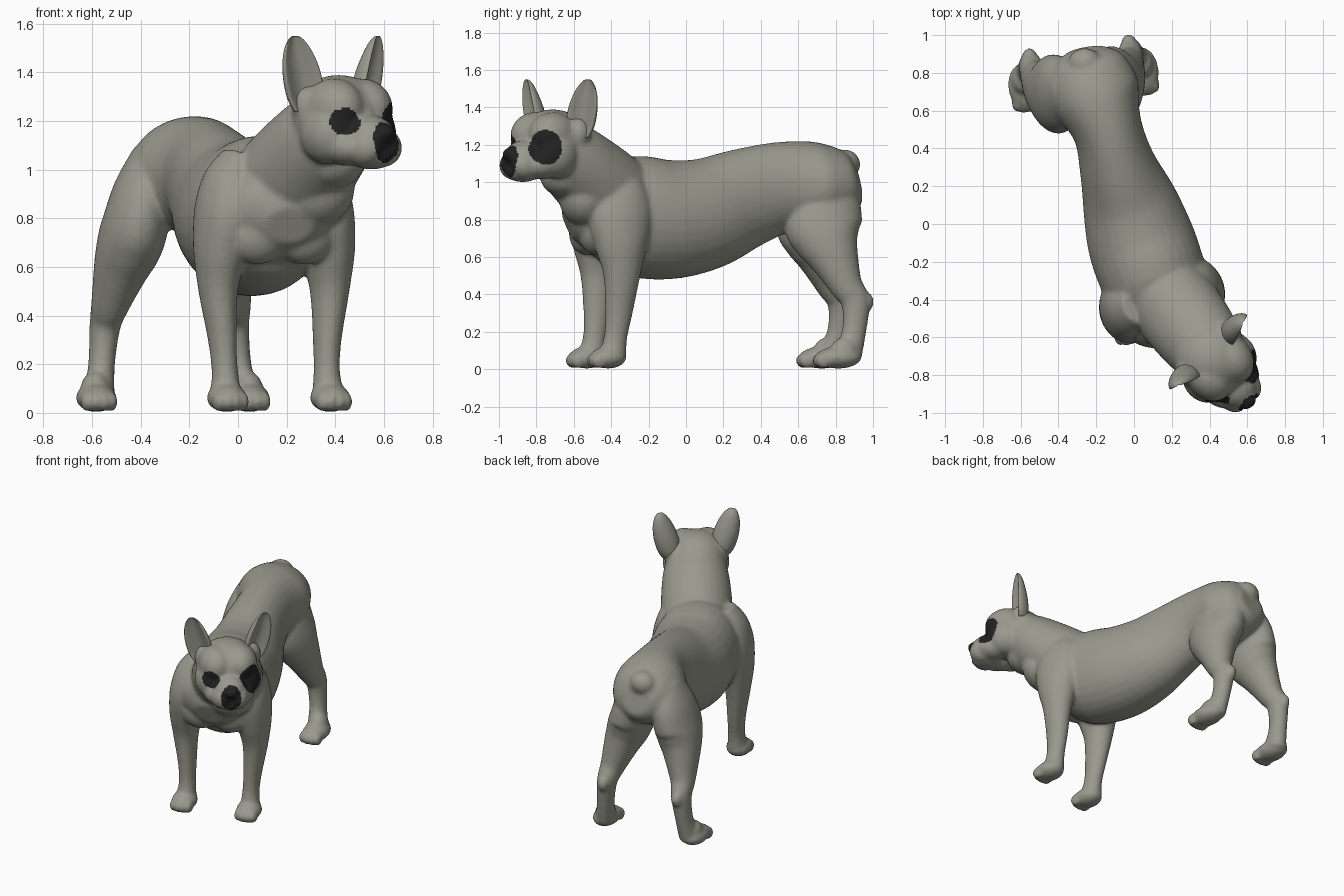
import bpy, bmesh, math
from mathutils import Matrix, Vector

cube = bpy.data.objects.get("Cube")
if cube:
    bpy.data.objects.remove(cube, do_unlink=True)


def material(name, rgb):
    m = bpy.data.materials.new(name)
    m.use_nodes = True
    m.diffuse_color = (*rgb, 1)
    m.node_tree.nodes["Principled BSDF"].inputs["Base Color"].default_value = (*rgb, 1)
    return m


coat = material("warm grey coat", (0.32, 0.32, 0.27))
black = material("black markings", (0.016, 0.016, 0.016))


def frame(x, y, yaw):
    return Matrix.Translation((x, y, 0)) @ Matrix.Rotation(math.radians(yaw), 4, "Z")


# Local frames: +x is the dog's left, -y is forward
WORLD = Matrix.Identity(4)
FRONT = frame(0.16, -0.45, 15)
HIND = frame(-0.268, 0.77, 8)
HEAD = frame(0.42, -0.72, 40)
EARS = frame(0.43, -0.715, 44)
MIRROR = Matrix.Scale(-1, 4, (1, 0, 0))


def spline(stations, steps=4):
    """Smoothly interpolate stations of (x, y, z, side radius, depth radius)."""
    s = [Vector(p) for p in stations]
    s = [s[0]] + s + [s[-1]]
    out = []
    for a, b, c, d in zip(s, s[1:], s[2:], s[3:]):
        for i in range(steps):
            t = i / steps
            out.append(0.5 * (2 * b + (c - a) * t + (2 * a - 5 * b + 4 * c - d) * t * t
                              + (3 * b - a - 3 * c + d) * t ** 3))
    return out + [s[-1]]


def tube(bm, mat, stations, side=(1, 0, 0), n=32, cupped=False):
    """Loft elliptical rings along a path; cupped hollows the forward half."""
    pts = spline(stations)
    centres = [Vector(p[:3]) for p in pts]
    rings = []
    for i, p in enumerate(pts):
        t = (centres[min(i + 1, len(pts) - 1)] - centres[max(i - 1, 0)]).normalized()
        a = Vector(side)
        a = (a - t * a.dot(t)).normalized()
        b = t.cross(a)
        ring = []
        for k in range(n):
            ang = 2 * math.pi * k / n
            s = math.sin(ang)
            if cupped and s < 0:
                s += 1.35 * s * s
            ring.append(bm.verts.new(mat @ (centres[i] + a * p[3] * math.cos(ang) + b * p[4] * s)))
        rings.append(ring)
    for r, q in zip(rings, rings[1:]):
        for k in range(n):
            bm.faces.new((r[k], r[(k + 1) % n], q[(k + 1) % n], q[k]))
    bm.faces.new(rings[0][::-1])
    bm.faces.new(rings[-1])


def blob(bm, mat, centre, radii):
    m = mat @ Matrix.Translation(centre) @ Matrix.Diagonal((*radii, 1))
    bmesh.ops.create_uvsphere(bm, u_segments=24, v_segments=14, radius=1, matrix=m)


def finish(bm, name):
    bmesh.ops.recalc_face_normals(bm, faces=bm.faces[:])
    me = bpy.data.meshes.new(name)
    bm.to_mesh(me)
    bm.free()
    ob = bpy.data.objects.new(name, me)
    bpy.context.scene.collection.objects.link(ob)
    me.shade_smooth()
    return ob


body = bmesh.new()

# Torso from rump to chest
tube(body, WORLD, [
    (-0.25, 0.92, 1.00, 0.10, 0.10),
    (-0.24, 0.86, 0.99, 0.19, 0.175),
    (-0.21, 0.70, 0.98, 0.24, 0.235),
    (-0.14, 0.50, 0.97, 0.185, 0.245),
    (-0.085, 0.30, 0.91, 0.205, 0.27),
    (-0.02, 0.10, 0.83, 0.255, 0.30),
    (0.04, -0.10, 0.80, 0.285, 0.32),
    (0.11, -0.30, 0.82, 0.28, 0.32),
    (0.17, -0.48, 0.82, 0.25, 0.24),
    (0.20, -0.58, 0.79, 0.19, 0.16),
    (0.21, -0.63, 0.77, 0.10, 0.08)], side=(0.96, 0.28, 0))

# Tail stub
blob(body, WORLD, (-0.26, 0.85, 1.095), (0.09, 0.082, 0.08))

# Neck and loose throat
tube(body, WORLD, [
    (0.17, -0.37, 0.90, 0.23, 0.24),
    (0.26, -0.49, 1.01, 0.23, 0.225),
    (0.35, -0.61, 1.12, 0.215, 0.20),
    (0.41, -0.69, 1.19, 0.19, 0.17)], side=(0.82, 0.57, 0))
blob(body, WORLD, (0.31, -0.54, 0.92), (0.17, 0.14, 0.16))
blob(body, WORLD, (0.38, -0.65, 1.03), (0.14, 0.13, 0.11))


def foot(mat, x, y, rx, ry):
    blob(body, mat, (x, y, 0.062), (rx, ry, 0.059))
    blob(body, mat, (x, y + ry * 0.25, 0.10), (rx * 0.72, ry * 0.6, 0.07))
    for i, dx in enumerate((-0.052, -0.018, 0.018, 0.052)):
        reach = 0.012 if i in (1, 2) else 0
        blob(body, mat, (x + dx, y - ry + 0.042 - reach, 0.046), (0.025, 0.045, 0.042))


for m in (Matrix.Identity(4), MIRROR):
    # Front leg
    tube(body, FRONT @ m, [
        (0.14, 0.06, 1.06, 0.07, 0.10),
        (0.18, 0.055, 0.96, 0.11, 0.145),
        (0.205, 0.05, 0.86, 0.12, 0.17),
        (0.215, 0.045, 0.77, 0.122, 0.17),
        (0.23, 0.045, 0.65, 0.108, 0.14),
        (0.237, 0.047, 0.50, 0.08, 0.10),
        (0.223, 0.034, 0.30, 0.058, 0.075),
        (0.217, 0.018, 0.17, 0.054, 0.063),
        (0.217, 0.0, 0.06, 0.066, 0.075)])
    foot(FRONT @ m, 0.22, -0.025, 0.083, 0.10)
    # Pectoral muscle
    blob(body, FRONT @ m, (0.10, -0.06, 0.73), (0.13, 0.09, 0.12))
    # Hind leg
    tube(body, HIND @ m, [
        (0.09, -0.05, 1.07, 0.08, 0.12),
        (0.13, -0.055, 0.92, 0.12, 0.195),
        (0.165, -0.06, 0.77, 0.135, 0.21),
        (0.19, -0.04, 0.68, 0.132, 0.175),
        (0.215, -0.01, 0.60, 0.115, 0.137),
        (0.252, 0.05, 0.45, 0.08, 0.09),
        (0.267, 0.10, 0.36, 0.064, 0.077),
        (0.283, 0.09, 0.20, 0.055, 0.065),
        (0.30, 0.05, 0.07, 0.065, 0.08)])
    blob(body, HIND @ m, (0.265, 0.155, 0.36), (0.04, 0.045, 0.055))
    foot(HIND @ m, 0.318, 0.0, 0.084, 0.125)
    # Cheek, brow, jaw, upper lip and ear root
    blob(body, HEAD @ m, (0.105, -0.05, 1.15), (0.11, 0.13, 0.13))
    blob(body, HEAD @ m, (0.075, -0.05, 1.25), (0.115, 0.145, 0.125))
    blob(body, HEAD @ m, (0.075, -0.13, 1.09), (0.09, 0.12, 0.075))
    blob(body, HEAD @ m, (0.052, -0.21, 1.09), (0.07, 0.095, 0.08))
    blob(body, EARS @ m, (0.145, 0.05, 1.26), (0.07, 0.07, 0.085))

# Skull, muzzle, chin and nose
blob(body, HEAD, (0, 0.01, 1.21), (0.20, 0.20, 0.18))
blob(body, HEAD, (0, -0.19, 1.125), (0.11, 0.11, 0.10))
blob(body, HEAD, (0, -0.20, 1.05), (0.085, 0.10, 0.05))
blob(body, HEAD, (0, -0.285, 1.15), (0.05, 0.04, 0.037))

# Fuse the body parts into one smooth skin
skin = finish(body, "body")
remesh = skin.modifiers.new("fuse", "REMESH")
remesh.mode = "VOXEL"
remesh.voxel_size = 0.01
soften = skin.modifiers.new("soften", "SMOOTH")
soften.factor = 0.5
soften.iterations = 16
bpy.context.view_layer.update()
fused = bpy.data.meshes.new_from_object(
    skin.evaluated_get(bpy.context.evaluated_depsgraph_get()))
skin.modifiers.clear()
skin.data = fused
fused.materials.clear()
fused.materials.append(coat)
fused.materials.append(black)
fused.shade_smooth()

# Dark markings: left eye, right eye, nose and mouth
markings = [
    (Vector((0.14, -0.16, 1.185)), (0.09, 0.09, 0.095)),
    (Vector((-0.122, -0.178, 1.197)), (0.062, 0.07, 0.055)),
    (Vector((0, -0.31, 1.115)), (0.066, 0.09, 0.09))]
to_head = HEAD.inverted()
for poly in fused.polygons:
    p = to_head @ poly.center
    inside = any(sum(((p[i] - c[i]) / r[i]) ** 2 for i in range(3)) < 1 for c, r in markings)
    poly.material_index = int(inside)

# Upright cupped ears with round tips, turned outward
turn = math.radians(22)
for name, m in (("left_ear", Matrix.Identity(4)), ("right_ear", MIRROR)):
    bm = bmesh.new()
    tube(bm, EARS @ m, [
        (0.16, 0.03, 1.25, 0.065, 0.075),
        (0.18, 0.03, 1.31, 0.082, 0.08),
        (0.203, 0.03, 1.39, 0.083, 0.073),
        (0.222, 0.032, 1.46, 0.07, 0.057),
        (0.233, 0.034, 1.51, 0.05, 0.04),
        (0.238, 0.035, 1.54, 0.028, 0.022),
        (0.239, 0.035, 1.55, 0.01, 0.008)],
        side=(math.cos(turn), math.sin(turn), 0), n=16, cupped=True)
    ear = finish(bm, name)
    ear.data.materials.append(coat)
    sub = ear.modifiers.new("smooth", "SUBSURF")
    sub.levels = sub.render_levels = 1
